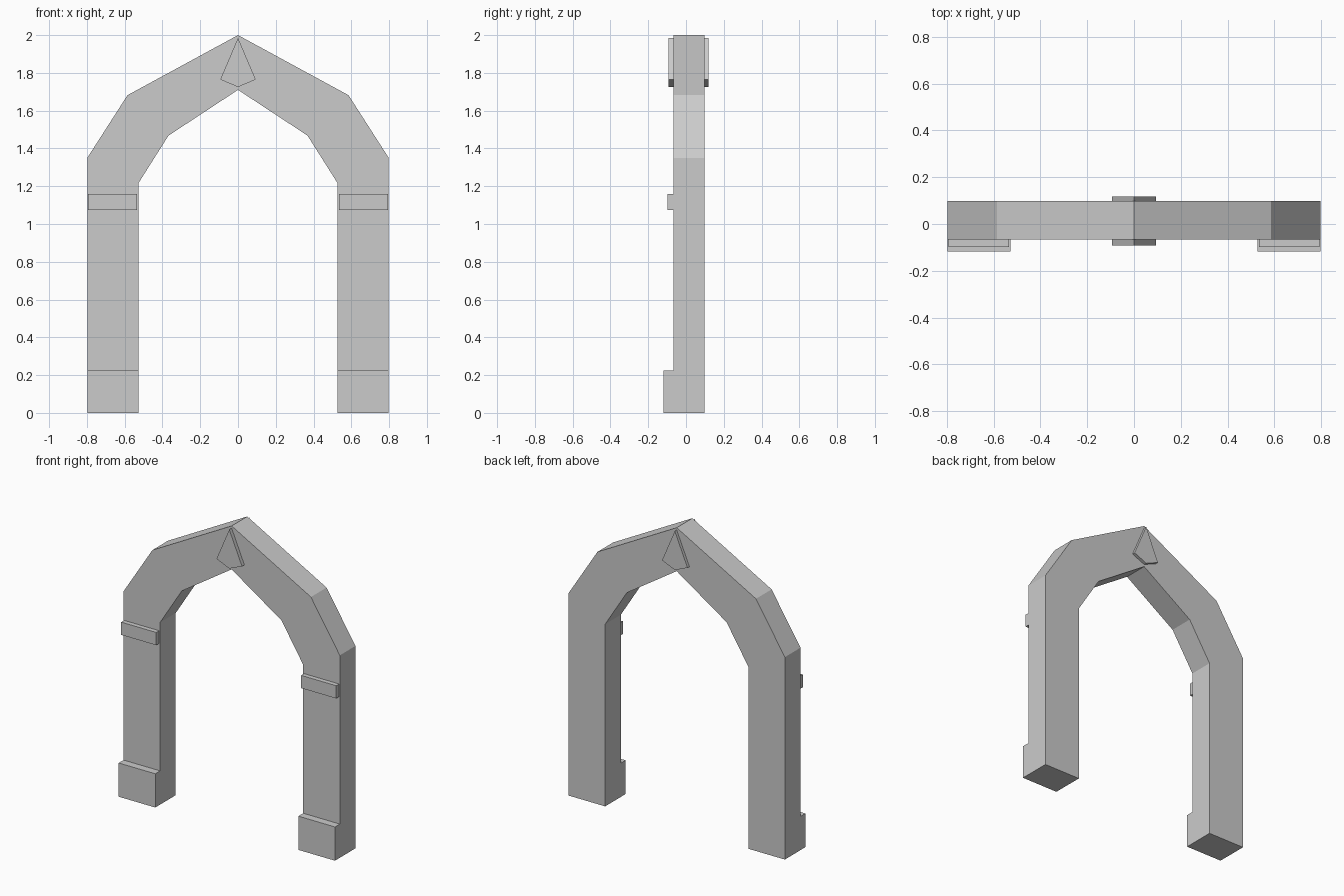
import bpy, bmesh
from mathutils import Vector

if "Cube" in bpy.data.objects:
    bpy.data.objects.remove(bpy.data.objects["Cube"])


def prism(name, outline, offset):
    """Extrude a flat outline of 3D points along offset."""
    bm = bmesh.new()
    face = bm.faces.new([bm.verts.new(p) for p in outline])
    ext = bmesh.ops.extrude_face_region(bm, geom=[face], use_keep_orig=True)
    verts = [g for g in ext["geom"] if isinstance(g, bmesh.types.BMVert)]
    bmesh.ops.translate(bm, verts=verts, vec=Vector(offset))
    bmesh.ops.recalc_face_normals(bm, faces=bm.faces)
    mesh = bpy.data.meshes.new(name)
    bm.to_mesh(mesh)
    bm.free()
    obj = bpy.data.objects.new(name, mesh)
    bpy.context.collection.objects.link(obj)
    return obj


FRONT, BACK = -0.067, 0.098
INNER, OUTER = 0.528, 0.798
SPRING = 1.16  # height where the arch starts

# Pointed arch: right half outline, mirrored for the left half
outer = [(OUTER, SPRING), (OUTER, 1.35), (0.585, 1.682)]
inner = [(0.368, 1.468), (INNER, 1.215), (INNER, SPRING)]
right = outer + [(0, 2.0)]
left = [(-x, z) for x, z in reversed(outer)]
left_inner = [(-x, z) for x, z in reversed(inner)]
arch = right + left + left_inner + [(0, 1.71)] + inner
prism("arch", [(x, FRONT, z) for x, z in arch], (0, BACK - FRONT, 0))

# Keystone, standing proud on both faces
stone = [(0, 1.985), (0.094, 1.765), (0, 1.725), (-0.094, 1.765)]
prism("keystone", [(x, -0.092, z) for x, z in stone], (0, 0.21, 0))

# Pillar side profile with projecting plinth
pillar = [(-0.118, 0), (BACK, 0), (BACK, SPRING), (FRONT, SPRING),
          (FRONT, 0.225), (-0.118, 0.225)]
# Band across the pillar front
band = [(-0.098, 1.073), (FRONT + 0.02, 1.073),
        (FRONT + 0.02, 1.158), (-0.098, 1.158)]

for side, s in (("left", -1), ("right", 1)):
    prism(side + "_pillar", [(s * INNER, y, z) for y, z in pillar],
          (s * (OUTER - INNER), 0, 0))
    prism(side + "_band", [(s * 0.535, y, z) for y, z in band],
          (s * 0.258, 0, 0))
